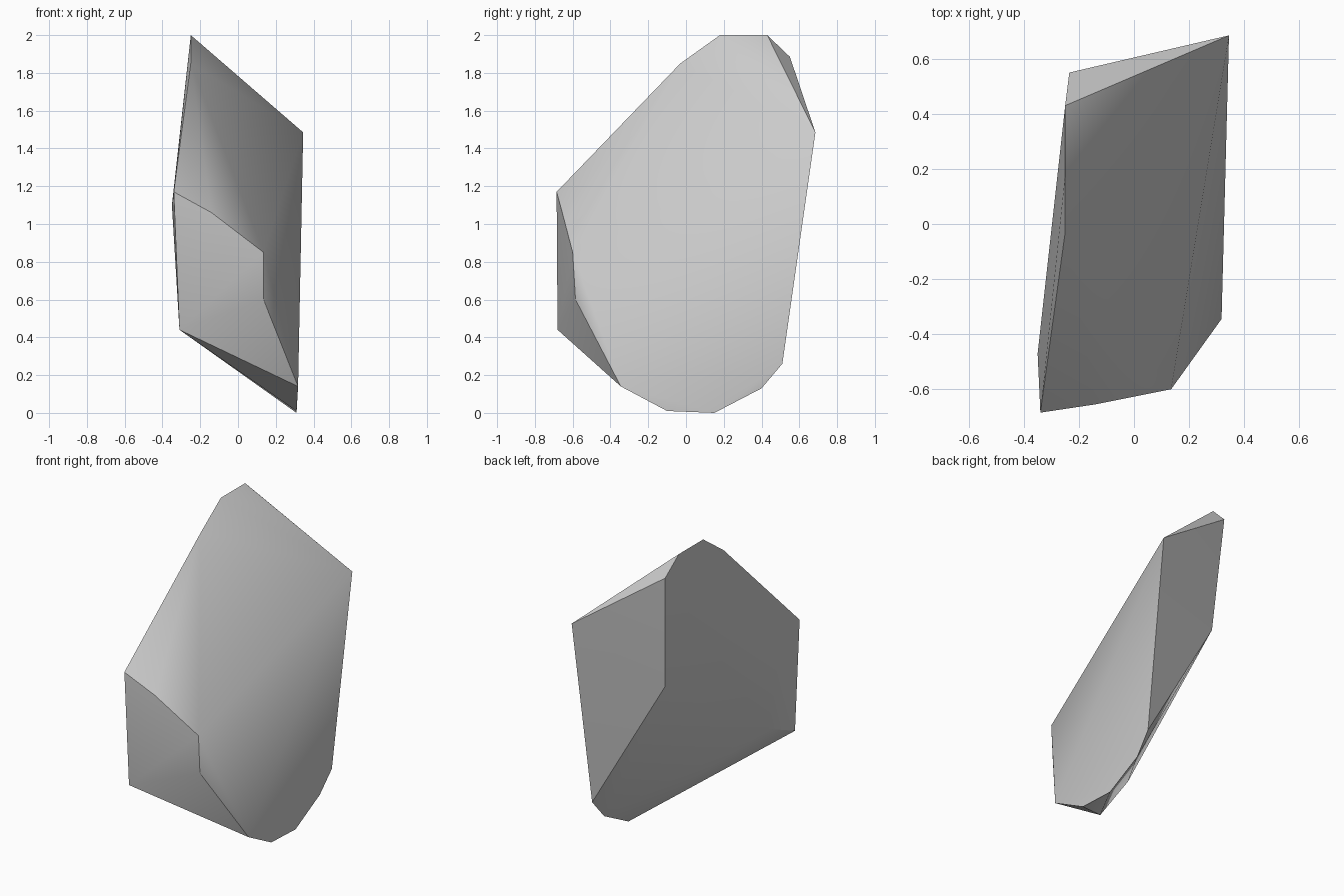
import bpy
import bmesh
import math

# Remove the default cube
default_cube = bpy.data.objects.get("Cube")
if default_cube:
    bpy.data.objects.remove(default_cube, do_unlink=True)


def make_material(name, colour):
    material = bpy.data.materials.new(name)
    material.use_nodes = True
    material.diffuse_color = colour
    shader = next(n for n in material.node_tree.nodes if n.type == 'BSDF_PRINCIPLED')
    shader.inputs["Base Color"].default_value = colour
    shader.inputs["Roughness"].default_value = 1
    return material


def make_hull(name, corners, material):
    """Wrap the corner points in a convex shell and add it to the scene."""
    bm = bmesh.new()
    for corner in corners:
        bm.verts.new(corner)
    bmesh.ops.convex_hull(bm, input=bm.verts[:])
    loose = [v for v in bm.verts if not v.link_faces]
    bmesh.ops.delete(bm, geom=loose, context='VERTS')
    bmesh.ops.recalc_face_normals(bm, faces=bm.faces[:])
    mesh = bpy.data.meshes.new(name)
    bm.to_mesh(mesh)
    bm.free()
    mesh.materials.append(material)
    obj = bpy.data.objects.new(name, mesh)
    bpy.context.collection.objects.link(obj)
    return obj


# Chipped corners of the boulder
crest = [(-.25, -.03, 1.85), (-.25, .18, 2), (-.25, .43, 2), (-.235, .55, 1.885)]
back = [(.345, .685, 1.485), (-.19, .49, 1.14)]
foot = [(.32, .51, .26), (.31, .4, .13), (.31, .15, 0), (.31, -.1, .01), (.318, -.345, .14)]
front = [(-.31, -.68, .44), (-.34, -.685, 1.17), (-.14, -.655, 1.06),
         (.135, -.6, .85), (.135, -.585, .6)]
side = [(-.35, -.47, 1.1), (-.305, -.42, .55)]

stone = make_material("pale grey stone", (.6, .6, .6, 1))
boulder = make_hull("boulder", crest + back + foot + front + side, stone)

# Soft facets with crisp main ridges
bpy.ops.object.select_all(action='DESELECT')
boulder.select_set(True)
bpy.context.view_layer.objects.active = boulder
bpy.ops.object.shade_smooth_by_angle(angle=math.radians(30))
